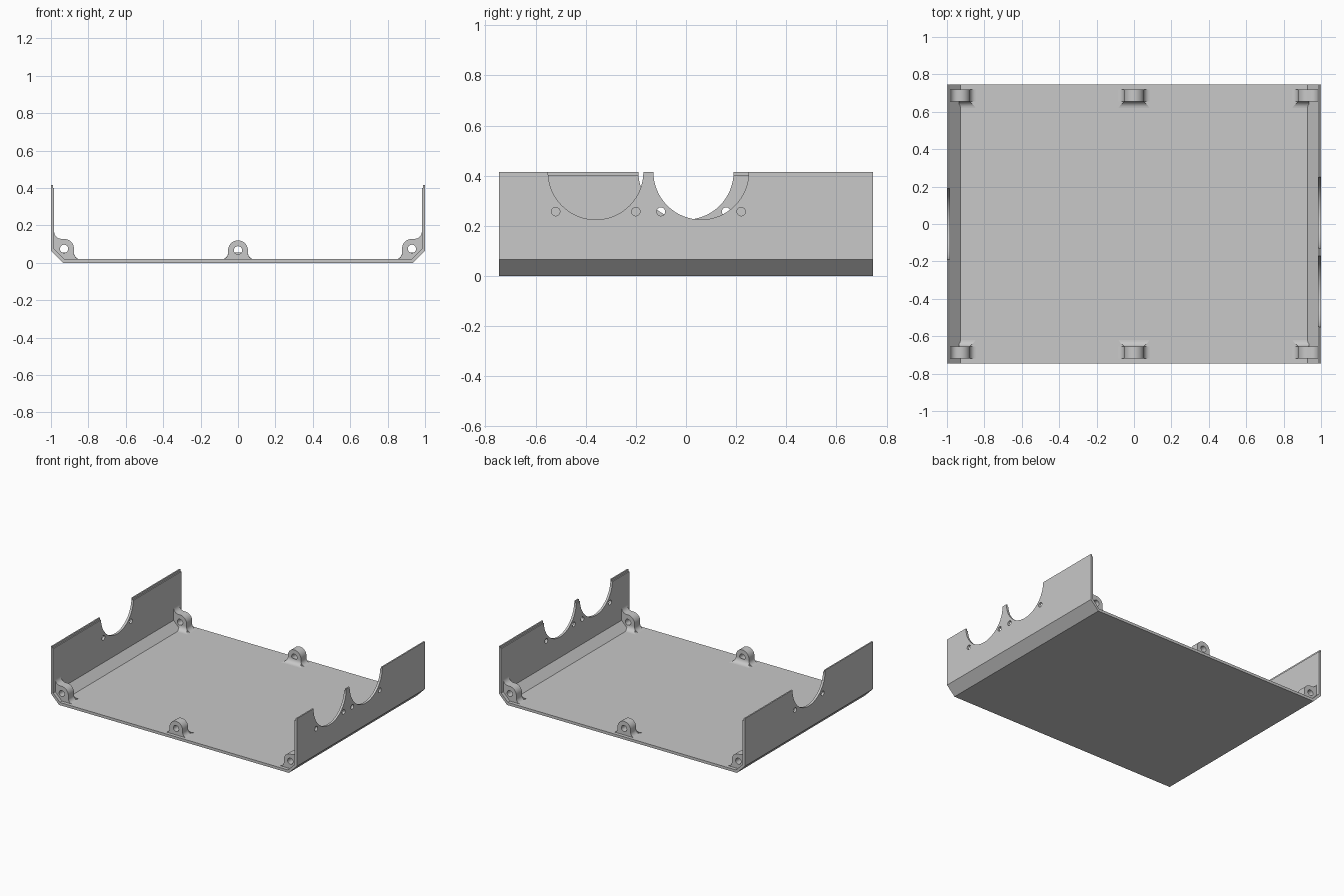
import bpy, bmesh
from math import sin, cos, pi, radians
from mathutils import Matrix, Vector

cube = bpy.data.objects.get("Cube")
if cube:
    bpy.data.objects.remove(cube, do_unlink=True)

grey = bpy.data.materials.new("light grey plastic")
grey.use_nodes = True
colour = (0.58, 0.58, 0.58, 1)
grey.diffuse_color = colour
grey.node_tree.nodes["Principled BSDF"].inputs["Base Color"].default_value = colour

HALF_Y = 0.745
FLOOR = 0.02
TOP = 0.415


def finish(name, bm):
    bmesh.ops.recalc_face_normals(bm, faces=bm.faces)
    mesh = bpy.data.meshes.new(name)
    bm.to_mesh(mesh)
    bm.free()
    mesh.materials.append(grey)
    obj = bpy.data.objects.new(name, mesh)
    bpy.context.collection.objects.link(obj)
    return obj


def extrude_y(name, profile, y0, y1):
    """Extrude an x-z outline from y0 to y1."""
    bm = bmesh.new()
    face = bm.faces.new([bm.verts.new((x, y0, z)) for x, z in profile])
    result = bmesh.ops.extrude_face_region(bm, geom=[face])
    moved = [v for v in result["geom"] if isinstance(v, bmesh.types.BMVert)]
    bmesh.ops.translate(bm, vec=(0, y1 - y0, 0), verts=moved)
    return finish(name, bm)


def arc(cx, cz, r, a0, a1, n=12):
    angles = [radians(a0 + (a1 - a0) * i / n) for i in range(n + 1)]
    return [(cx + r * cos(a), cz + r * sin(a)) for a in angles]


def drill(obj, centre, radius, axis, length):
    """Cut a round hole, then delete the cutter."""
    bm = bmesh.new()
    turn = Matrix.Rotation(pi / 2, 4, "Y" if axis == "X" else "X")
    bmesh.ops.create_cone(bm, cap_ends=True, segments=64 if radius > 0.1 else 24,
                          radius1=radius, radius2=radius, depth=length,
                          matrix=Matrix.Translation(Vector(centre)) @ turn)
    cutter = finish("cutter", bm)
    cutter.hide_render = True
    mod = obj.modifiers.new("hole", "BOOLEAN")
    mod.operation, mod.solver, mod.object = "DIFFERENCE", "EXACT", cutter
    bpy.context.view_layer.objects.active = obj
    bpy.ops.object.modifier_apply(modifier=mod.name)
    bpy.data.objects.remove(cutter, do_unlink=True)


def smooth(obj):
    bpy.ops.object.select_all(action="DESELECT")
    obj.select_set(True)
    bpy.context.view_layer.objects.active = obj
    bpy.ops.object.shade_smooth_by_angle(angle=radians(30))


# Chamfered tray with stepped lips on both walls
outer = [(0.935, 0), (1, 0.065), (1, TOP)]
inner = [(0.99, TOP), (0.99, 0.4), (0.983, 0.4), (0.983, 0.075), (0.928, FLOOR)]
half = outer + inner
tray = extrude_y("tray", half + [(-x, z) for x, z in reversed(half)], -HALF_Y, HALF_Y)

# Round wall openings, each with two screw holes
for side, y in ((1, -0.36), (1, 0.06), (-1, 0)):
    drill(tray, (side, y, TOP), 0.19, "X", 0.2)
    for dy in (-0.16, 0.16):
        drill(tray, (side, y + dy, 0.257), 0.017, "X", 0.2)
smooth(tray)


def foot(name, x0, x1, spread0, spread1, end):
    """Concave fillet running from a boss down to the floor."""
    bm = bmesh.new()
    curve = arc(0.62, 0.055, 0.035, 0, 90, 8)
    rows = []
    for i in range(9):
        a = radians(90 * i / 8)
        y = 0.62 + 0.035 * sin(a)
        z = FLOOR + 0.035 * (1 - cos(a))
        grow = 1 - sin(a)
        xs = (x0 - spread0 * grow, x1 + spread1 * grow)
        rows.append([bm.verts.new((x, end * y, h)) for h in (z, 0.01) for x in xs])
    for a, b in zip(rows, rows[1:]):
        for i, j in ((0, 1), (1, 3), (3, 2), (2, 0)):
            bm.faces.new((a[i], a[j], b[j], b[i]))
    for row in (rows[0], rows[-1]):
        bm.faces.new((row[0], row[1], row[3], row[2]))
    smooth(finish(name, bm))


# Screw bosses along the front and back edges
R = 0.053
flare = arc(-0.085, 0.052, 0.032, -90, 0, 8)
middle = flare + arc(0, 0.067, R, 180, 0, 24) + [(-x, z) for x, z in reversed(flare)]
middle += [(0.085, 0.01), (-0.085, 0.01)]
corner = [(0.93 + x, z) for x, z in flare] + arc(0.93, 0.075, R, 180, 90)
corner += arc(0.943, 0.168, 0.04, -90, 0, 8) + [(0.99, 0.168), (0.99, 0.065), (0.935, 0.01), (0.845, 0.01)]

for end, end_name in ((-1, "front"), (1, "back")):
    boss = extrude_y(end_name + "_middle_boss", middle, end * 0.655, end * 0.72)
    drill(boss, (0, end * 0.69, 0.067), 0.022, "Y", 0.2)
    smooth(boss)
    foot(end_name + "_middle_foot", -R, R, 0.032, 0.032, end)
    for side, side_name in ((1, "left"), (-1, "right")):
        name = end_name + "_" + side_name
        boss = extrude_y(name + "_boss", [(side * x, z) for x, z in corner], end * 0.655, end * 0.72)
        drill(boss, (side * 0.93, end * 0.69, 0.075), 0.022, "Y", 0.2)
        smooth(boss)
        if side > 0:
            foot(name + "_foot", 0.93 - R, 0.935, 0.032, 0, end)
        else:
            foot(name + "_foot", -0.935, R - 0.93, 0, 0.032, end)
